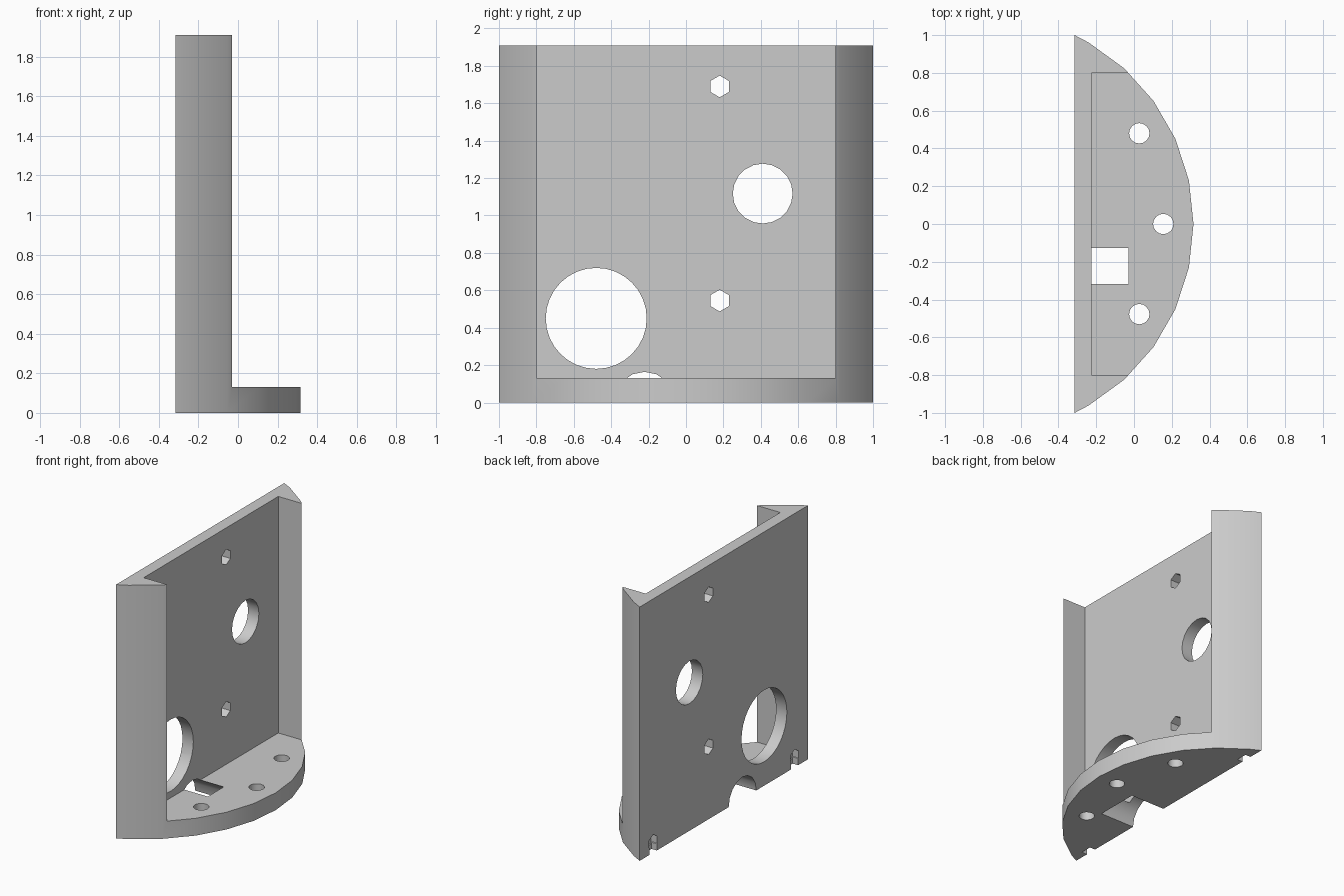
import bpy, bmesh, math
from mathutils import Matrix

if "Cube" in bpy.data.objects:
    bpy.data.objects.remove(bpy.data.objects["Cube"])

BACK, PLATE, HEIGHT, FLOOR = -0.315, -0.225, 1.91, 0.13
R = 1.109                      # radius of the curved front
CX = 0.315 - R                 # centre of that curve

grey = bpy.data.materials.new("light grey")
grey.diffuse_color = (0.6, 0.6, 0.6, 1)
grey.use_nodes = True
grey.node_tree.nodes["Principled BSDF"].inputs["Base Color"].default_value = grey.diffuse_color


def add_object(name, bm):
    bmesh.ops.recalc_face_normals(bm, faces=bm.faces)
    mesh = bpy.data.meshes.new(name)
    bm.to_mesh(mesh)
    bm.free()
    mesh.materials.append(grey)
    ob = bpy.data.objects.new(name, mesh)
    bpy.context.collection.objects.link(ob)
    return ob


def prism(name, points, z0, z1):
    """Extrude an XY outline from z0 to z1."""
    bm = bmesh.new()
    face = bm.faces.new([bm.verts.new((x, y, z0)) for x, y in points])
    ext = bmesh.ops.extrude_face_region(bm, geom=[face])
    verts = [g for g in ext["geom"] if isinstance(g, bmesh.types.BMVert)]
    bmesh.ops.translate(bm, verts=verts, vec=(0, 0, z1 - z0))
    return add_object(name, bm)


def box(name, x0, x1, y0, y1, z0, z1):
    return prism(name, [(x0, y0), (x1, y0), (x1, y1), (x0, y1)], z0, z1)


def x_hole(name, y, z, r, n, x0=-0.5, x1=-0.1):
    """Cylinder along x with a corner pointing up."""
    pts = [(r * math.cos(2 * math.pi * i / n), r * math.sin(2 * math.pi * i / n)) for i in range(n)]
    ob = prism(name, pts, x0, x1)
    ob.data.transform(Matrix.Translation((0, y, z)) @ Matrix(
        ((0, 0, 1, 0), (0, 1, 0, 0), (-1, 0, 0, 0), (0, 0, 0, 1))))
    return ob


# Segment-shaped body: arc in 12 degree steps, closed by the flat back
end = math.acos((BACK - CX) / R)
angles = [-end] + [math.radians(a) for a in range(-60, 61, 12)] + [end]
bracket = prism("bracket", [(CX + R * math.cos(a), R * math.sin(a)) for a in angles], 0, HEIGHT)

# Front pocket leaves back plate, side columns and floor
cutters = [box("pocket_cutter", PLATE, 1, -0.8, 0.8, FLOOR, 3)]

# Holes through the back plate
for y, z, r, n in ((0.18, 1.69, 0.058, 6), (0.18, 0.545, 0.058, 6),
                   (0.41, 1.117, 0.16, 20), (-0.48, 0.45, 0.27, 32)):
    cutters.append(x_hole("plate_hole_cutter", y, z, r, n))

# Cable notch at the bottom, breaking through the floor
cutters.append(x_hole("cable_notch_cutter", -0.222, 0, 0.164, 16, -0.5, -0.03))

# Small recesses at the back bottom corners
for y in (-0.84, 0.84):
    cutters.append(x_hole("recess_cutter", y, 0.08, 0.055, 6, -0.5, -0.265))
    cutters.append(box("slot_cutter", -0.5, -0.27, y - 0.043, y + 0.043, -0.1, 0.05))

# Screw holes in the floor
for x, y in ((0.028, -0.477), (0.155, 0), (0.028, 0.48)):
    pts = [(x + 0.054 * math.cos(math.pi * i / 8), y + 0.054 * math.sin(math.pi * i / 8)) for i in range(16)]
    cutters.append(prism("screw_hole_cutter", pts, -0.1, 0.3))

# Apply the cuts, then remove the helpers
bpy.context.view_layer.objects.active = bracket
bracket.select_set(True)
for c in cutters:
    c.hide_render = True
    mod = bracket.modifiers.new("cut", 'BOOLEAN')
    mod.operation, mod.solver, mod.object = 'DIFFERENCE', 'EXACT', c
    bpy.ops.object.modifier_apply(modifier=mod.name)
for c in cutters:
    bpy.data.objects.remove(c)
bpy.ops.object.shade_smooth_by_angle(angle=math.radians(30))
